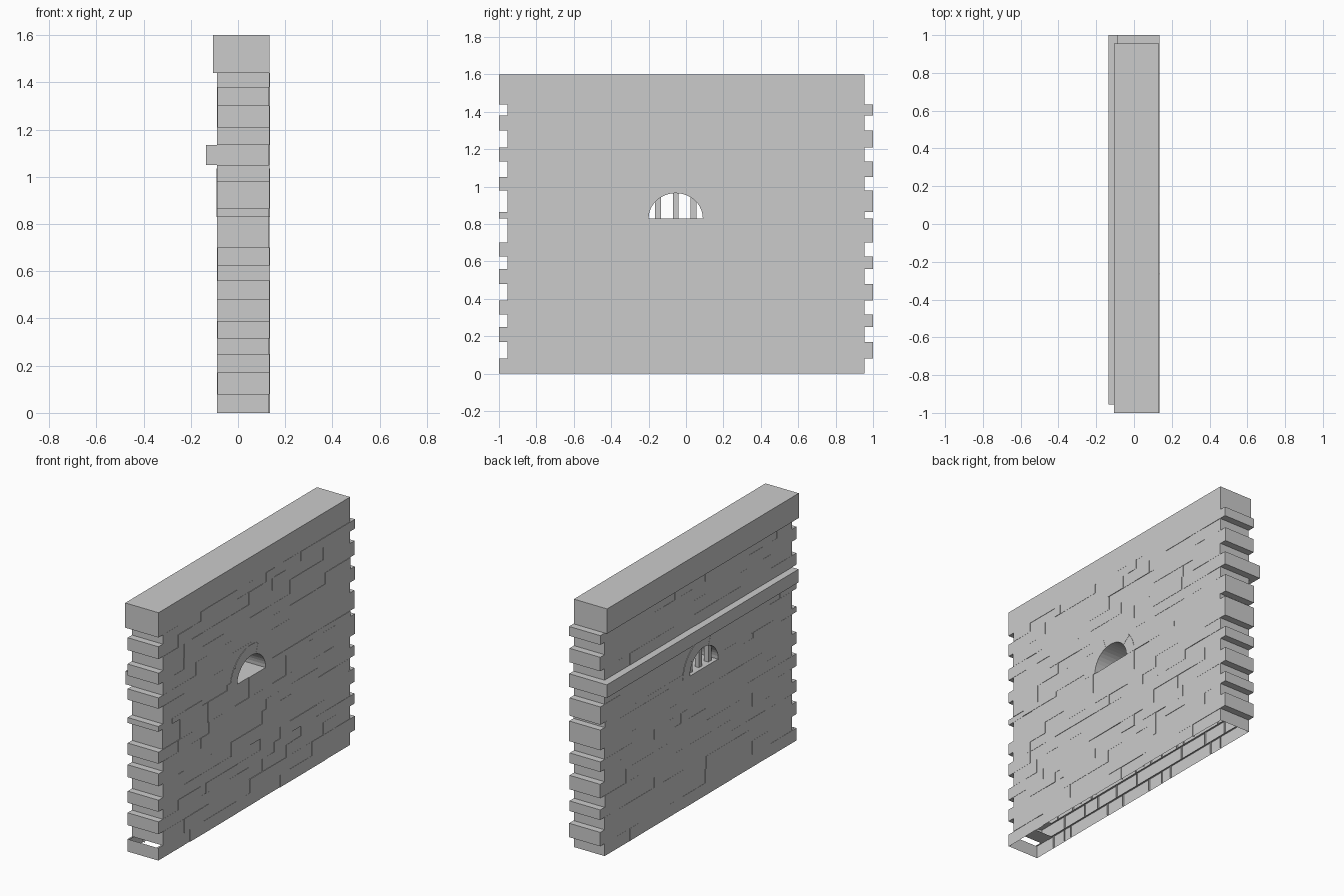
import bpy, bmesh, math, random

if "Cube" in bpy.data.objects:
    bpy.data.objects.remove(bpy.data.objects["Cube"])

random.seed(4)
SIDES = {'-x': (0, 4, 6, 2), '+x': (1, 3, 7, 5), '-y': (0, 1, 5, 4),
         '+y': (2, 6, 7, 3), '-z': (0, 2, 3, 1), '+z': (4, 5, 7, 6)}


def box(bm, xs, ys, zs, skip=()):
    """Add a box to bm, leaving out the named sides."""
    v = [bm.verts.new((x, y, z)) for z in zs for y in ys for x in xs]
    for name, ids in SIDES.items():
        if name not in skip:
            bm.faces.new([v[i] for i in ids])


def finish(bm, name):
    me = bpy.data.meshes.new(name)
    bm.to_mesh(me)
    bm.free()
    ob = bpy.data.objects.new(name, me)
    bpy.context.collection.objects.link(ob)
    return ob


# course heights, and the vertical joints of each joint pattern
Z = [0, .08, .17, .25, .315, .39, .48, .56, .625, .70, .83, .865,
     .98, 1.05, 1.135, 1.21, 1.30, 1.38, 1.44, 1.60]
JOINTS = {
    'A': [-.84, -.74, -.68, -.34, -.2, .04, .16, .24, .61, .7],
    'B': [-.74, -.55, -.43, -.26, -.07, .34, .56, .74],
    'C': [-.8, -.66, -.49, -.08, .06, .16, .3, .36, .68, .81],
    'D': [-.8, -.57, -.52, -.2, -.07, .1, .18, .24, .36, .45, .63],
    'E': [-.78, -.5, -.22, -.08, .16, .3, .57, .79],
    'F': [-.86, -.56, -.3, .53, .8],
    'G': [-.73, -.44, .34, .79],
    'H': [-.83, -.69, -.54, -.34, .48, .62],
    'I': [-.62, -.37, -.24, -.07, .16, .34, .6, .85],
    'T': [-.53, -.03, .27, .47]}
PATTERN = 'ABCDABCDCEFGHIABCDT'
OPEN_L, OPEN_R, SILL = -.2, .09, .83
FRONT, BACK = .133, -.089

# stone courses: a thin-skinned shell, open underneath, ends toothed
for r, key in enumerate(PATTERN):
    bm = bmesh.new()
    z = (Z[r], Z[r + 1])
    y0, y1 = (-1, .955) if r % 2 == 0 else (-.955, 1)
    back = {13: -.135, 18: -.105}.get(r, BACK)
    floor = ('-z',) if r == 0 else ()
    lid = ('-z', '+z') if r == 0 else ()
    # full-depth end stones
    xs = (back + .002, FRONT - .004)
    box(bm, xs, (y0, y0 + .1), z, ('+y',) + lid)
    box(bm, xs, (y1 - .1, y1), z, ('-y',) + lid)
    # face stones on both sides, set at slightly different depths
    cuts = [y0] + JOINTS[key] + [y1]
    for a, b in zip(cuts, cuts[1:]):
        parts = [(a, b)]
        if r in (10, 11):
            parts = [(a, min(b, OPEN_L)), (max(a, OPEN_R), b)]
        f = FRONT + random.uniform(-.003, .002)
        k = back + random.uniform(0, .002) * (r not in (13, 18))
        for p, q in parts:
            if q > p:
                box(bm, (f - .012, f), (p, q), z, ('-x',) + floor)
                box(bm, (k, BACK + .012), (p, q), z, ('+x',) + floor)
    # flat coping top
    if r == 18:
        box(bm, (back, FRONT - .001), (y0, y1), (1.59, 1.60), ('-z',))
    finish(bm, 'coping' if r == 18 else 'ledge_course' if r == 13
           else f'stone_course_{r + 1:02d}')

# arch stones: ring through the wall, forming the window tunnel
CY = (OPEN_L + OPEN_R) / 2


def arch_point(x, t, ry, rz):
    return (x, CY - ry * math.cos(t), SILL + rz * math.sin(t))


bm = bmesh.new()
STONES, SEG = 5, 4
for s in range(STONES):
    fx, bx = .1345 + .001 * (s % 2), -.0905 - .001 * (s % 2)
    rings = []
    for i in range(SEG + 1):
        t = math.pi * (s + i / SEG) / STONES
        rings.append([bm.verts.new(arch_point(x, t, ry, rz))
                      for x, ry, rz in ((fx, .145, .135), (fx, .215, .205),
                                        (bx, .215, .205), (bx, .145, .135))])
    for a, b in zip(rings, rings[1:]):
        for j in range(4):
            k = (j + 1) % 4
            bm.faces.new((a[j], a[k], b[k], b[j]))
    bm.faces.new(rings[0])
    bm.faces.new(rings[-1][::-1])
bmesh.ops.recalc_face_normals(bm, faces=bm.faces)
finish(bm, 'window_arch')

# sill
bm = bmesh.new()
box(bm, (BACK + .003, FRONT - .004), (OPEN_L, OPEN_R), (SILL - .02, SILL))
finish(bm, 'window_sill')

# window bars
for i, y in enumerate((-.15, -.055, .04)):
    bm = bmesh.new()
    top = SILL + .135 * math.sqrt(1 - ((y - CY) / .145) ** 2) + .02
    box(bm, (-.065, -.035), (y - .015, y + .015), (SILL - .005, top))
    finish(bm, f'window_bar_{i + 1}')
